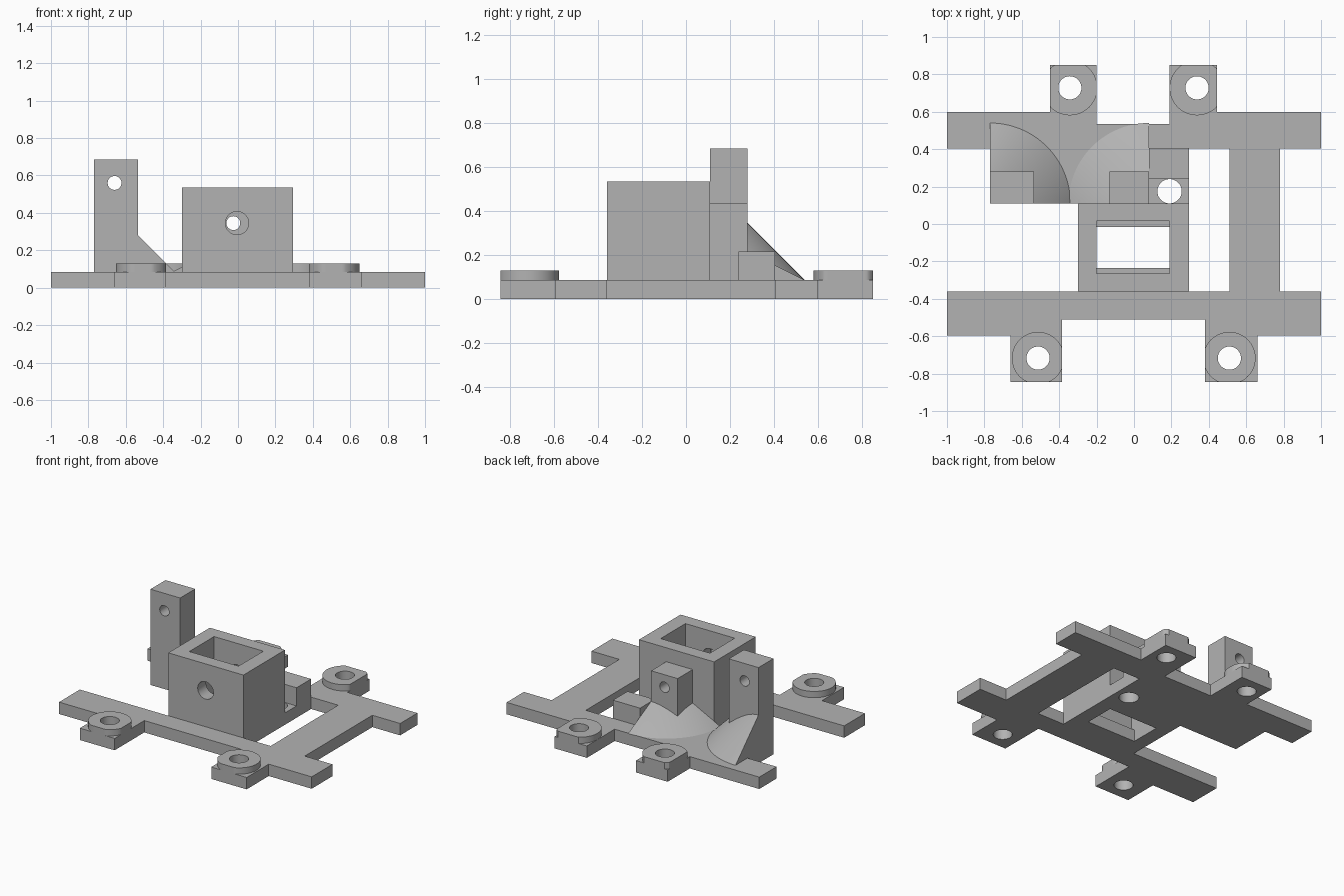
import bpy, bmesh, math
from mathutils import Matrix

cube = bpy.data.objects.get("Cube")
if cube:
    bpy.data.objects.remove(cube, do_unlink=True)

T = 0.085        # plate thickness
BACK = 0.11      # rear face of the housing
BOSS_TOP = 0.13

grey = bpy.data.materials.new("plain grey")
grey.use_nodes = True
colour = (0.45, 0.45, 0.45, 1)
grey.diffuse_color = colour
grey.node_tree.nodes["Principled BSDF"].inputs["Base Color"].default_value = colour


def finish(name, bm):
    bmesh.ops.recalc_face_normals(bm, faces=bm.faces)
    mesh = bpy.data.meshes.new(name)
    bm.to_mesh(mesh)
    bm.free()
    mesh.materials.append(grey)
    obj = bpy.data.objects.new(name, mesh)
    bpy.context.collection.objects.link(obj)
    return obj


def prism(name, outline, z0, z1):
    """Extrude a flat outline from z0 to z1."""
    bm = bmesh.new()
    face = bm.faces.new([bm.verts.new((x, y, z0)) for x, y in outline])
    top = bmesh.ops.extrude_face_region(bm, geom=[face])["geom"]
    verts = [v for v in top if isinstance(v, bmesh.types.BMVert)]
    bmesh.ops.translate(bm, verts=verts, vec=(0, 0, z1 - z0))
    return finish(name, bm)


def box(name, x0, x1, y0, y1, z0, z1):
    return prism(name, [(x0, y0), (x1, y0), (x1, y1), (x0, y1)], z0, z1)


def rod(x, y, z, radius, length, along_y=False):
    bm = bmesh.new()
    turn = Matrix.Rotation(math.pi / 2, 4, 'X') if along_y else Matrix()
    bmesh.ops.create_cone(bm, cap_ends=True, segments=48, radius1=radius,
                          radius2=radius, depth=length,
                          matrix=Matrix.Translation((x, y, z)) @ turn)
    return finish("cutter", bm)


def select(obj):
    bpy.ops.object.select_all(action='DESELECT')
    obj.select_set(True)
    bpy.context.view_layer.objects.active = obj


def cut(obj, *cutters):
    for cutter in cutters:
        cutter.hide_render = True
        mod = obj.modifiers.new("cut", 'BOOLEAN')
        mod.operation = 'DIFFERENCE'
        mod.solver = 'EXACT'
        mod.object = cutter
        select(obj)
        bpy.ops.object.modifier_apply(modifier=mod.name)
        bpy.data.objects.remove(cutter, do_unlink=True)
    return obj


def quarter_cone(name, x, y, radius, height, side):
    """Quarter cone standing on the plate, spreading to the back and one side."""
    bm = bmesh.new()
    n = 32
    foot = bm.verts.new((x, y, T))
    apex = bm.verts.new((x, y, T + height))
    arc = []
    for i in range(n + 1):
        a = math.pi / 2 * i / n
        arc.append(bm.verts.new((x + side * radius * math.cos(a),
                                 y + radius * math.sin(a), T)))
    for a, b in zip(arc, arc[1:]):
        bm.faces.new((a, b, apex))
    bm.faces.new([foot] + arc[::-1])
    bm.faces.new((foot, arc[0], apex))
    bm.faces.new((arc[-1], foot, apex))
    return finish(name, bm)


# Base frame with four lugs, a side window and a slot under the housing
plate = prism("base_plate", [
    (-1, -.595), (-.66, -.595), (-.66, -.845), (-.385, -.845), (-.385, -.51),
    (.38, -.51), (.38, -.845), (.66, -.845), (.66, -.595), (1, -.595),
    (1, -.36), (.78, -.36), (.78, .405), (1, .405), (1, .6), (.445, .6),
    (.445, .85), (.19, .85), (.19, .535), (-.2, .535), (-.2, .85), (-.45, .85),
    (-.45, .6), (-1, .6), (-1, .405), (-.77, .405), (-.77, BACK), (-.3, BACK),
    (-.3, -.36), (-1, -.36)], 0, T)
cut(plate,
    box("cutter", .295, .51, -.36, .405, -1, 1),
    box("cutter", -.2, .19, -.235, -.015, -1, 1),
    rod(.19, .175, 0, .065, 1))
parts = [plate]

# Raised screw bosses, trimmed flush with the lug edges
lugs = {
    "front_right_boss": (-.513, -.717, .14, -.66, -.385),
    "front_left_boss": (.51, -.717, .14, .38, .66),
    "back_right_boss": (-.343, .728, .147, -.45, -.2),
    "back_left_boss": (.337, .728, .147, .19, .445),
}
for name, (x, y, r, x0, x1) in lugs.items():
    ring = []
    for i in range(64):
        a = math.tau * i / 64
        ring.append((min(max(x + r * math.cos(a), x0), x1),
                     min(max(y + r * math.sin(a), -.845), .85)))
    boss = prism(name, ring, T, BOSS_TOP)
    cut(boss, rod(x, y, 0, .062, 1))
    cut(plate, rod(x, y, 0, .062, 1))
    parts.append(boss)

# Open-topped housing with a wide front hole and a narrow rear hole
housing = box("housing", -.3, .295, -.36, BACK, T, .535)
cut(housing,
    box("cutter", -.2, .19, -.265, .015, 0, 1),
    rod(-.005, -.33, .345, .062, .2, True),
    rod(-.025, .1, .345, .037, .3, True))
parts.append(housing)

# Rear post against the housing with its supporting cone
post = box("rear_post", -.13, .08, BACK, .28, T, .435)
post_cone = quarter_cone("post_support", .08, BACK, .43, .215, -1)
cut(post, rod(-.025, .2, .345, .037, .5, True))

# Tall drilled tower with its steeper supporting cone
tower = box("tower", -.77, -.535, BACK, .28, T, .685)
tower_cone = quarter_cone("tower_support", -.77, BACK, .43, .43, 1)
cut(tower, rod(-.66, .2, .56, .037, .5, True))

# Small stop block beside the post
stop = box("stop_block", .08, .295, .24, .405, T, .215)
parts += [post, post_cone, tower, tower_cone, stop]

for part in parts:
    select(part)
    bpy.ops.object.shade_smooth_by_angle(angle=math.radians(30))
